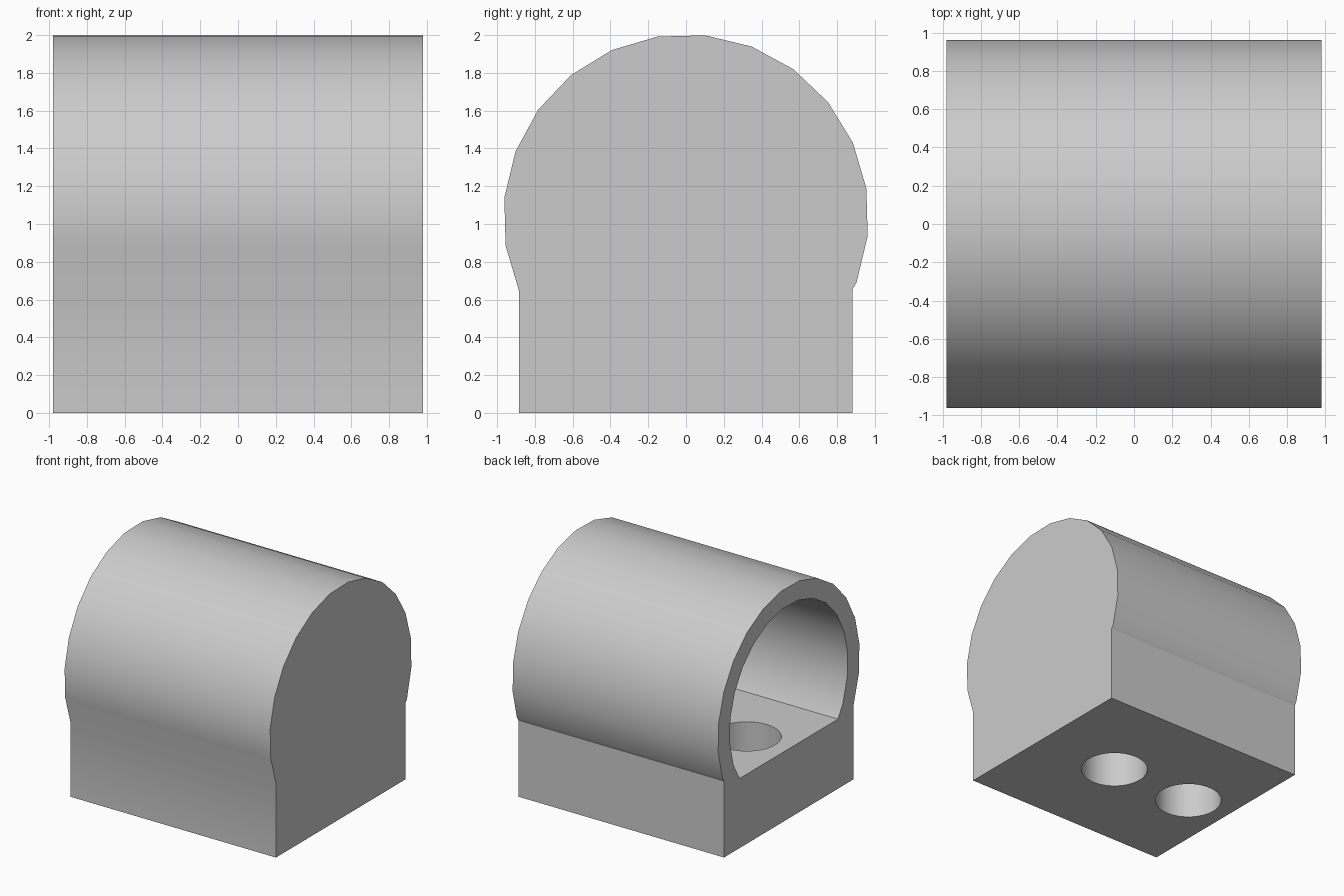
import bpy, bmesh
from math import radians, sin, cos

default = bpy.data.objects.get("Cube")
if default:
    bpy.data.objects.remove(default, do_unlink=True)

HALF_LENGTH = 0.98
AXIS_Z = 1.037
FLOOR_Z = 0.6

grey = bpy.data.materials.new("light grey")
grey.use_nodes = True
colour = (0.6, 0.6, 0.6, 1)
grey.diffuse_color = colour
grey.node_tree.nodes["Principled BSDF"].inputs["Base Color"].default_value = colour


def arch(radius):
    """Faceted arc in the y-z plane, from the back foot over the top to the front foot."""
    angles = [radians(a) for a in range(-21, 205, 15)]
    return [(radius * cos(a), AXIS_Z + radius * sin(a)) for a in angles]


def prism(name, points, start, depth):
    """Extrude a closed 3D outline along the depth vector."""
    bm = bmesh.new()
    face = bm.faces.new([bm.verts.new(p) for p in points])
    bmesh.ops.translate(bm, verts=bm.verts, vec=start)
    grown = bmesh.ops.extrude_face_region(bm, geom=[face], use_keep_orig=True)
    top = [g for g in grown["geom"] if isinstance(g, bmesh.types.BMVert)]
    bmesh.ops.translate(bm, verts=top, vec=depth)
    bmesh.ops.recalc_face_normals(bm, faces=bm.faces)
    mesh = bpy.data.meshes.new(name)
    bm.to_mesh(mesh)
    bm.free()
    mesh.materials.append(grey)
    obj = bpy.data.objects.new(name, mesh)
    bpy.context.collection.objects.link(obj)
    return obj


def cut(target, cutter):
    """Subtract the cutter, then discard it."""
    mod = target.modifiers.new("cut", 'BOOLEAN')
    mod.operation = 'DIFFERENCE'
    mod.solver = 'EXACT'
    mod.object = cutter
    bpy.context.view_layer.objects.active = target
    bpy.ops.object.modifier_apply(modifier=mod.name)
    bpy.data.objects.remove(cutter, do_unlink=True)


# Housing: rounded barrel on a slightly narrower block
outer = [(0.882, 0), (0.882, 0.655)] + arch(0.967) + [(-0.883, 0)]
housing = prism("barrel_housing", [(0, y, z) for y, z in outer],
                (-HALF_LENGTH, 0, 0), (2 * HALF_LENGTH, 0, 0))

# Cavity: open at one end, closed by a thick wall at the other
inner = [(0.67, FLOOR_Z)] + arch(0.806) + [(-0.67, FLOOR_Z)]
cavity = prism("cavity_cutter", [(0, y, z) for y, z in inner],
               (-HALF_LENGTH - 0.1, 0, 0), (2 * HALF_LENGTH - 0.06, 0, 0))
cut(housing, cavity)

# Two round holes through the floor
SIDES = 48
ring = [(0.27 * cos(radians(i * 360 / SIDES)), 0.27 * sin(radians(i * 360 / SIDES)), 0)
        for i in range(SIDES)]
for x in (0.21, -0.58):
    cut(housing, prism("hole_cutter", ring, (x, 0, -0.1), (0, 0, FLOOR_Z + 0.2)))

# Smooth barrel and holes, crisp edges elsewhere
bpy.ops.object.select_all(action='DESELECT')
housing.select_set(True)
bpy.context.view_layer.objects.active = housing
bpy.ops.object.shade_smooth_by_angle(angle=radians(30))
